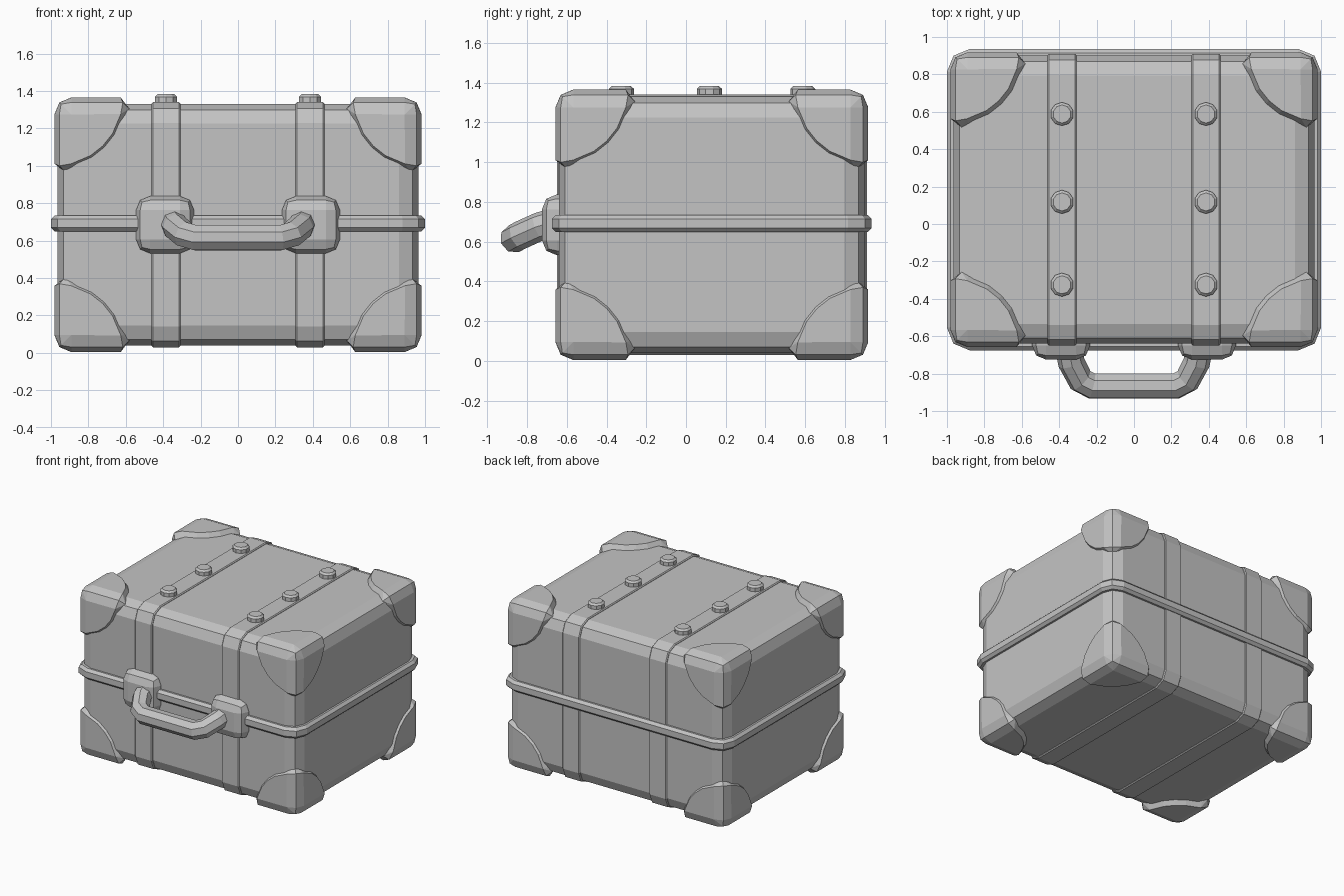
import bpy, bmesh
from math import cos, sin, radians
from mathutils import Vector

if "Cube" in bpy.data.objects:
    bpy.data.objects.remove(bpy.data.objects["Cube"])

# One plain grey for the whole case
GREY = (0.55, 0.55, 0.55, 1)
grey = bpy.data.materials.new("plain grey")
grey.use_nodes = True
grey.diffuse_color = GREY
grey.node_tree.nodes["Principled BSDF"].inputs["Base Color"].default_value = GREY

CY, CZ = 0.13, 0.685            # centre of the case


def finish(bm, name):
    bmesh.ops.recalc_face_normals(bm, faces=bm.faces)
    mesh = bpy.data.meshes.new(name)
    bm.to_mesh(mesh)
    bm.free()
    mesh.materials.append(grey)
    obj = bpy.data.objects.new(name, mesh)
    bpy.context.collection.objects.link(obj)
    return obj


def bevel(bm, edges, width, segments):
    bmesh.ops.bevel(bm, geom=edges, offset=width, segments=segments,
                    profile=0.5, affect='EDGES')


def rounded_box(half, centre, width, axis=None, rim=0):
    """Box with bevelled edges, or only those along one axis plus a rim."""
    bm = bmesh.new()
    bmesh.ops.create_cube(bm, size=2)
    bmesh.ops.scale(bm, vec=half, verts=bm.verts)

    def along(e):
        d = e.verts[1].co - e.verts[0].co
        return axis is None or abs(d[axis]) > 0.9 * d.length

    bevel(bm, [e for e in bm.edges if along(e)], width, 2)
    if rim:
        bevel(bm, [e for e in bm.edges if not along(e)], rim, 1)
    bmesh.ops.translate(bm, vec=centre, verts=bm.verts)
    return bm


# Case body and the band around its middle
finish(rounded_box((0.965, 0.77, 0.645), (0, CY, CZ), 0.105), "case_body")
finish(rounded_box((1.0, 0.805, 0.043), (0, CY, 0.692), 0.12, 2, 0.02), "middle_band")

# Straps, rivets and handle mounts on both sides
for side, sx in (("left", 1), ("right", -1)):
    x = 0.385 * sx
    finish(rounded_box((0.077, 0.78, 0.655), (x, CY, CZ), 0.11, 0, 0.007),
           side + "_strap")
    finish(rounded_box((0.155, 0.09, 0.153), (x + 0.005 * sx, -0.635, 0.685), 0.075),
           side + "_handle_mount")
    for place, y in (("front", -0.325), ("middle", 0.118), ("back", 0.588)):
        bm = bmesh.new()
        bmesh.ops.create_cone(bm, cap_ends=True, segments=10, radius1=0.063,
                              radius2=0.063, depth=0.08)
        bevel(bm, [e for e in bm.edges if all(v.co.z > 0 for v in e.verts)], 0.014, 1)
        bmesh.ops.translate(bm, vec=(x, y, 1.343), verts=bm.verts)
        finish(bm, f"{side}_{place}_rivet")


# Corner guards: hull of a softened corner with a round rim on three faces
def guard_points():
    pts = [Vector((0.035, 0.035, 0.035))]
    reach, rim, soft, depth = 0.365, 0.39, 0.09, 0.04
    for i in range(3):
        j, k = (i + 1) % 3, (i + 2) % 3

        def add(a, b, c):
            p = Vector((0, 0, 0))
            p[i], p[j], p[k] = a, b, c
            pts.append(p)

        # softened edge
        for t in (soft, reach):
            add(t, 0.026, 0.026)
        add(rim + 0.01, 0.06, 0.06)
        # flat face with its rounded outline
        add(0, soft, soft)
        for deg in (14, 32, 45, 58, 76):
            c, s = cos(radians(deg)), sin(radians(deg))
            add(0, reach * c, reach * s)
            add(depth, rim * c, rim * s)
    return pts


for sx, xname in ((1, "left"), (-1, "right")):
    for sy, yname in ((-1, "front"), (1, "back")):
        for sz, zname in ((-1, "lower"), (1, "upper")):
            bm = bmesh.new()
            for p in guard_points():
                bm.verts.new((sx * (0.981 - p.x), CY + sy * (0.787 - p.y),
                              CZ + sz * (0.68 - p.z)))
            hull = bmesh.ops.convex_hull(bm, input=bm.verts)
            loose = [v for v in bm.verts if not v.link_faces]
            bmesh.ops.delete(bm, geom=loose, context='VERTS')
            bmesh.ops.dissolve_limit(bm, angle_limit=radians(2),
                                     verts=bm.verts, edges=bm.edges)
            finish(bm, f"{xname}_{yname}_{zname}_corner_guard")

# Carrying handle: an eight-sided tube drooping forward
half_path = [(0.35, -0.66, 0.70), (0.335, -0.74, 0.675),
             (0.285, -0.835, 0.632), (0.225, -0.866, 0.615)]
path = [(-x, y, z) for x, y, z in half_path] + half_path[::-1]
curve = bpy.data.curves.new("handle_path", 'CURVE')
curve.dimensions = '3D'
curve.bevel_depth = 0.072
curve.bevel_resolution = 2
curve.use_fill_caps = True
spline = curve.splines.new('POLY')
spline.points.add(len(path) - 1)
for point, co in zip(spline.points, path):
    point.co = (*co, 1)
spline.use_smooth = False
tube = bpy.data.objects.new("handle_path", curve)
bpy.context.collection.objects.link(tube)
bpy.context.view_layer.update()
evaluated = tube.evaluated_get(bpy.context.evaluated_depsgraph_get())
bm = bmesh.new()
bm.from_mesh(evaluated.to_mesh())
evaluated.to_mesh_clear()
bmesh.ops.remove_doubles(bm, verts=bm.verts, dist=0.0005)
for f in bm.faces:
    f.smooth = False
bpy.data.objects.remove(tube)
finish(bm, "carrying_handle")
